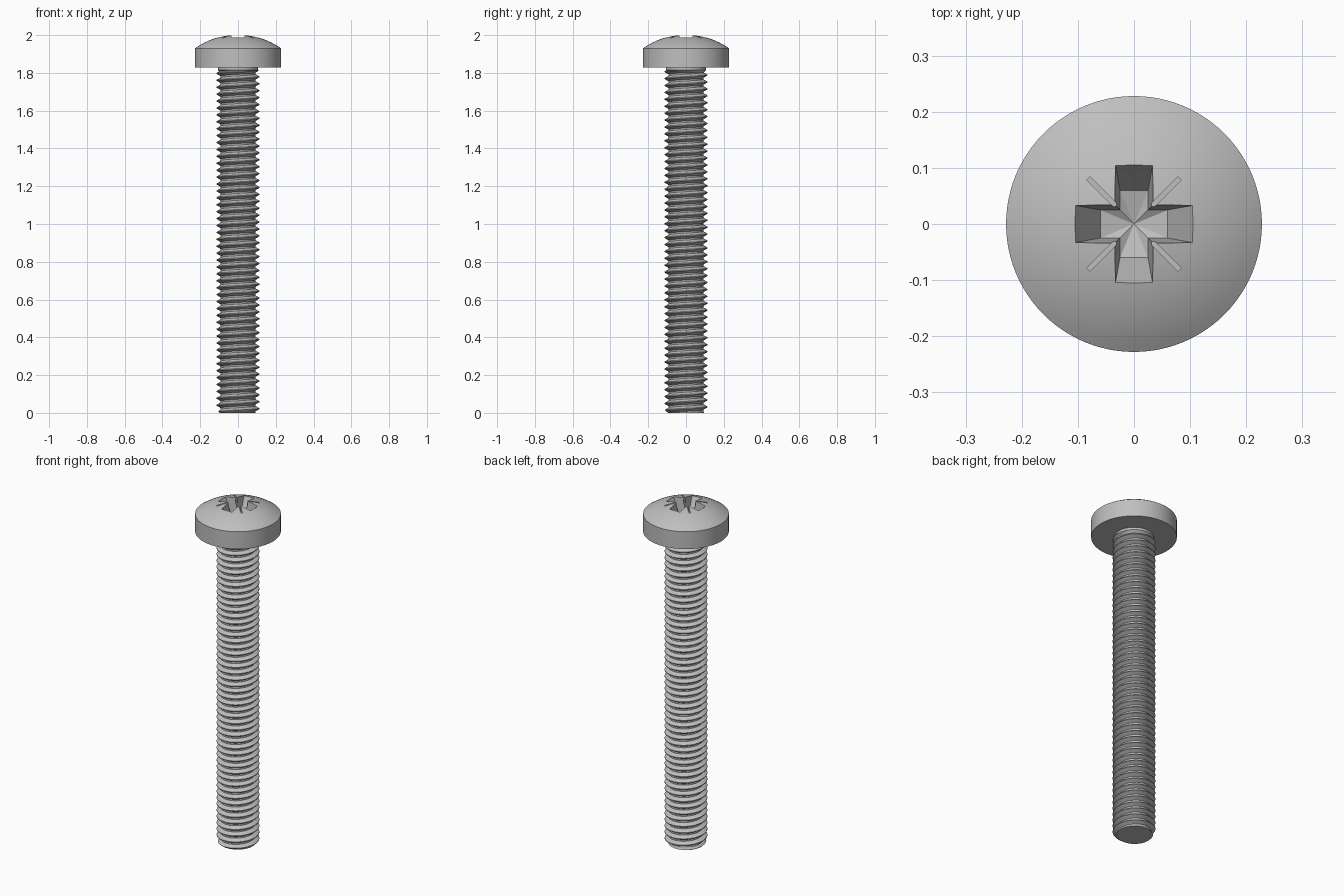
import bpy, bmesh, math
from mathutils import Matrix

cube = bpy.data.objects.get("Cube")
if cube:
    bpy.data.objects.remove(cube, do_unlink=True)

steel = bpy.data.materials.new("grey steel")
steel.use_nodes = True
GREY = (0.52, 0.52, 0.52, 1)
steel.diffuse_color = GREY
steel.node_tree.nodes["Principled BSDF"].inputs["Base Color"].default_value = GREY


def make_object(name, bm):
    bmesh.ops.recalc_face_normals(bm, faces=bm.faces)
    mesh = bpy.data.meshes.new(name)
    bm.to_mesh(mesh)
    bm.free()
    mesh.materials.append(steel)
    obj = bpy.data.objects.new(name, mesh)
    bpy.context.collection.objects.link(obj)
    return obj


def lathe(name, profile, steps):
    """Spin an (r, z) profile around the z axis."""
    bm = bmesh.new()
    verts = [bm.verts.new((r, 0, z)) for r, z in profile]
    edges = [bm.edges.new(pair) for pair in zip(verts, verts[1:])]
    bmesh.ops.spin(bm, geom=verts + edges, cent=(0, 0, 0), axis=(0, 0, 1),
                   angle=math.tau, steps=steps)
    bmesh.ops.remove_doubles(bm, verts=bm.verts, dist=1e-5)
    return make_object(name, bm)


def activate(obj):
    bpy.ops.object.select_all(action='DESELECT')
    obj.select_set(True)
    bpy.context.view_layer.objects.active = obj


def cut(target, cutter):
    cutter.hide_render = True
    activate(target)
    mod = target.modifiers.new("cut", 'BOOLEAN')
    mod.operation = 'DIFFERENCE'
    mod.solver = 'EXACT'
    mod.object = cutter
    bpy.ops.object.modifier_apply(modifier=mod.name)
    bpy.data.objects.remove(cutter, do_unlink=True)


def smooth(obj, degrees):
    activate(obj)
    bpy.ops.object.shade_smooth_by_angle(angle=math.radians(degrees))


# Domed pan head
HEAD_R, UNDER, RIM, APEX = 0.228, 1.828, 1.93, 2.0025
sag = APEX - RIM
ball = (HEAD_R ** 2 + sag ** 2) / (2 * sag)
sweep = math.asin(HEAD_R / ball)
RINGS = 12
dome = [(ball * math.sin(sweep * i / RINGS),
         APEX - ball + ball * math.cos(sweep * i / RINGS))
        for i in range(RINGS, -1, -1)]
head = lathe("head", [(0, UNDER), (HEAD_R, UNDER)] + dome, 96)


# Tapered cross recess with a shallow conical floor
def cross_ring(bm, reach, half, z):
    ring = []
    for q in range(4):
        turn = Matrix.Rotation(q * math.pi / 2, 3, 'Z')
        for x, y in ((reach, -half), (reach, half), (half, half)):
            v = bm.verts.new((x, y, z))
            v.co = turn @ v.co
            ring.append(v)
    return ring


bm = bmesh.new()
top = cross_ring(bm, 0.121, 0.036, 2.02)
floor = cross_ring(bm, 0.06, 0.025, 1.90)
tip = bm.verts.new((0, 0, 1.885))
bm.faces.new(top)
for i in range(12):
    j = (i + 1) % 12
    bm.faces.new((top[i], top[j], floor[j], floor[i]))
    bm.faces.new((floor[i], floor[j], tip))
cut(head, make_object("recess_cutter", bm))

# Thin diagonal marker grooves between the arms of the cross
for side in (1, -1):
    bm = bmesh.new()
    bmesh.ops.create_cube(bm, size=1, matrix=Matrix.Translation((0, 0, 2.0))
                          @ Matrix.Rotation(side * math.pi / 4, 4, 'Z')
                          @ Matrix.Diagonal((0.23, 0.008, 0.07, 1)))
    cut(head, make_object("groove_cutter", bm))
smooth(head, 25)

# Right-handed threaded shank
PITCH, CREST, ROOT, TOP = 0.0366, 0.1135, 0.092, 1.812
SEG = 48
tooth = [(0, ROOT), (0.22, ROOT), (0.55, CREST), (0.67, CREST)]
columns = (int(TOP / PITCH) + 4) * SEG
bm = bmesh.new()
grid = []
for i in range(columns):
    a = math.tau * i / SEG
    row = []
    for frac, r in tooth:
        z = PITCH * (i / SEG + frac - 2)
        r = min(r, 0.098 + max(z, 0))
        row.append(bm.verts.new((r * math.cos(a), r * math.sin(a), z)))
    grid.append(row)
for i in range(columns - SEG - 1):
    low = grid[i] + [grid[i + SEG][0]]
    high = grid[i + 1] + [grid[i + SEG + 1][0]]
    for k in range(4):
        bm.faces.new((low[k], high[k], high[k + 1], low[k + 1]))
# Trim both ends flat and cap them
for z, normal in ((0, (0, 0, -1)), (TOP, (0, 0, 1))):
    result = bmesh.ops.bisect_plane(
        bm, geom=bm.verts[:] + bm.edges[:] + bm.faces[:], dist=1e-6,
        plane_co=(0, 0, z), plane_no=normal, clear_outer=True)
    rim = [e for e in result["geom_cut"] if isinstance(e, bmesh.types.BMEdge)]
    bmesh.ops.contextual_create(bm, geom=rim)
shank = make_object("threaded_shank", bm)
smooth(shank, 25)

# Plain neck under the head
neck = lathe("neck", [(0, 1.80), (0.092, 1.80), (0.106, 1.814),
                      (0.106, UNDER + 0.004), (0, UNDER + 0.004)], 48)
smooth(neck, 25)
